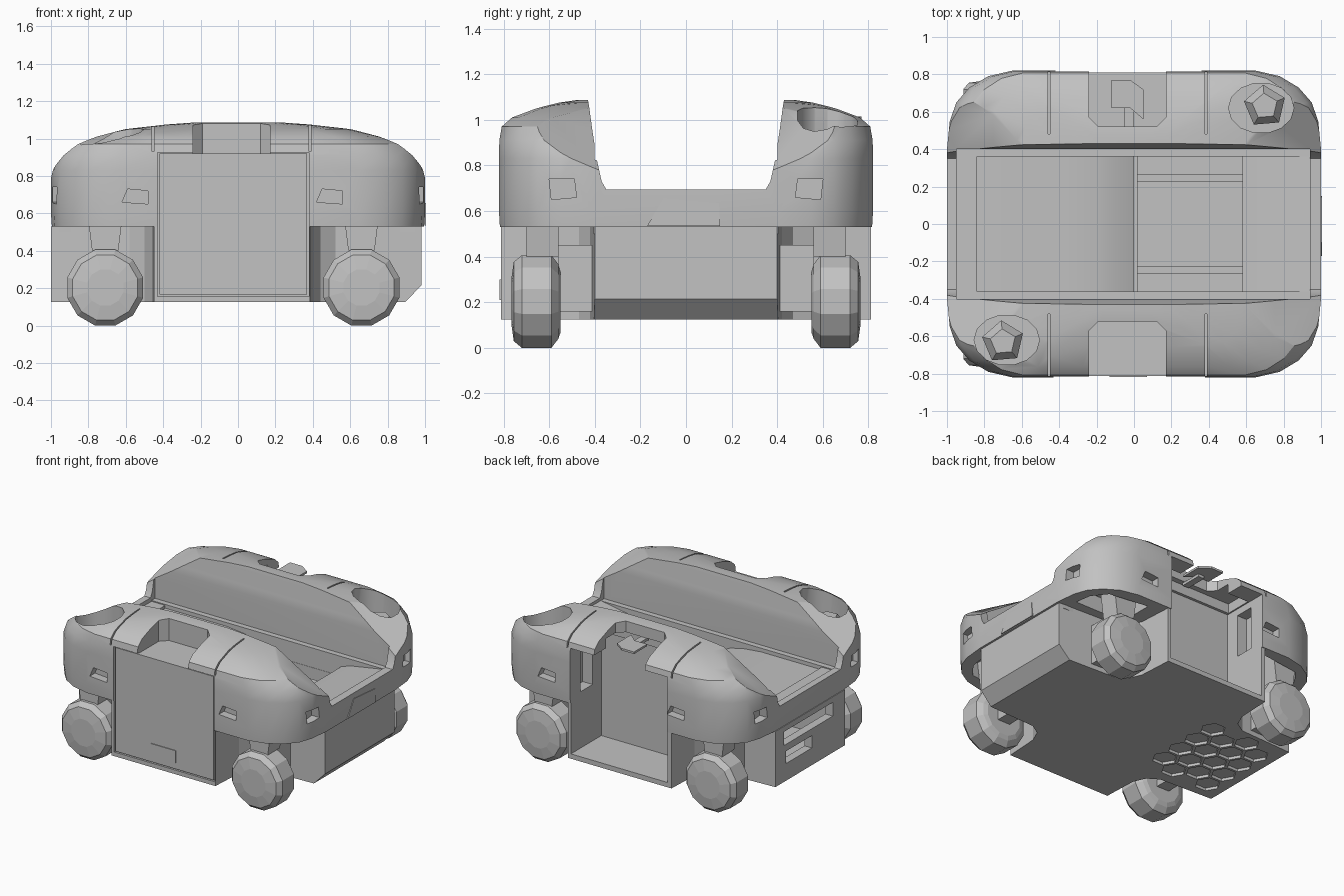
import bpy, bmesh, math

old = bpy.data.objects.get("Cube")
if old:
    bpy.data.objects.remove(old, do_unlink=True)

grey = bpy.data.materials.new("mid grey")
grey.use_nodes = True
grey.diffuse_color = (0.54, 0.54, 0.54, 1)
grey.node_tree.nodes["Principled BSDF"].inputs["Base Color"].default_value = (0.54, 0.54, 0.54, 1)


def loft(name, rings):
    """Closed solid skinned through rings of equal length."""
    bm = bmesh.new()
    vs = [[bm.verts.new(p) for p in r] for r in rings]
    n = len(rings[0])
    for a, b in zip(vs, vs[1:]):
        for i in range(n):
            j = (i + 1) % n
            bm.faces.new((a[i], a[j], b[j], b[i]))
    bm.faces.new(vs[0][::-1])
    bm.faces.new(vs[-1])
    bmesh.ops.recalc_face_normals(bm, faces=bm.faces)
    me = bpy.data.meshes.new(name)
    bm.to_mesh(me)
    bm.free()
    me.materials.append(grey)
    ob = bpy.data.objects.new(name, me)
    bpy.context.collection.objects.link(ob)
    return ob


def prism(name, pts, axis, lo, hi):
    """Extrude a 2D outline along an axis."""
    place = {"x": lambda p, t: (t, p[0], p[1]),
             "y": lambda p, t: (p[0], t, p[1]),
             "z": lambda p, t: (p[0], p[1], t)}[axis]
    return loft(name, [[place(p, t) for p in pts] for t in (lo, hi)])


def box(name, x, y, z):
    x, y, z = sorted(x), sorted(y), sorted(z)
    return prism(name, [(x[0], y[0]), (x[1], y[0]), (x[1], y[1]), (x[0], y[1])], "z", *z)


def circle(cx, cy, rx, ry, n, turn=0.0):
    """Points of a regular polygon stretched to an ellipse."""
    angles = [2 * math.pi * k / n + turn for k in range(n)]
    return [(cx + rx * math.cos(a), cy + ry * math.sin(a)) for a in angles]


def cut(ob, *cutters):
    """Subtract cutters from a solid and remove them."""
    bpy.context.view_layer.objects.active = ob
    for c in cutters:
        c.hide_render = True
        m = ob.modifiers.new("cut", "BOOLEAN")
        m.operation, m.solver, m.object = "DIFFERENCE", "EXACT", c
        bpy.ops.object.modifier_apply(modifier=m.name)
        bpy.data.objects.remove(c, do_unlink=True)


def smooth(ob, angle=30):
    bpy.ops.object.select_all(action="DESELECT")
    ob.select_set(True)
    bpy.context.view_layer.objects.active = ob
    bpy.ops.object.shade_smooth_by_angle(angle=math.radians(angle))


def four_way(quarter):
    """Mirror a quarter outline into a full loop."""
    half = quarter + [(-x, y) for x, y in reversed(quarter)]
    return half + [(x, -y) for x, y in reversed(half)]


# Upper shell: domed body with a trough for the cargo bed
outline = four_way([(1, .40), (.985, .55), (.95, .65), (.88, .73), (.78, .79), (.65, .82), (.35, .82)])
levels = [(.53, .995, .995), (.60, 1, 1), (.83, 1, 1), (.91, .972, .998), (.97, .91, .985),
          (1.01, .79, .93), (1.05, .61, .80), (1.075, .4, .68), (1.087, .25, .58)]
shell = loft("upper_shell", [[(x * sx, y * sy, z) for x, y in outline] for z, sx, sy in levels])
right = [(.35, .695), (.37, .73), (.39, .82), (.41, .95), (.425, 1.06), (.45, 1.2)]
trough = [(-y, z) for y, z in reversed(right)] + right
cut(shell, prism("trough", trough, "x", -1.2, 1.2),
    box("bed_hole", (-.95, .94), (-.402, .402), (.4, 1.3)))

# Pod ends sloping down toward the bed, with hollows above the wheels
arch = [(.50, .48), (.90, .48), (.88, .60), (.80, .70), (.50, .74)]
patch = [(.50, .38), (1.1, .38), (1.1, .9), (.50, .9)]
for sx in (-1, 1):
    for sy in (-1, 1):
        slope = [(sx * x, sy * y, 1.05 - .64 * (x - .6) + .36 * (y - .42)) for x, y in patch]
        cut(shell, loft("end_slope", [slope, [(x, y, 1.6) for x, y, z in slope]]),
            prism("arch", [(sx * x, sy * y) for x, y in arch], "z", .4, .64))

# Rear compartment with side slots and roof hollow, door recess
cut(shell, box("compartment", (-.42, .36), (.46, 1), (.4, .93)),
    box("roof_hollow", (-.41, .35), (.48, .68), (.9, 1.0)),
    box("side_slots", (-.50, .44), (.56, .70), (.57, .88)),
    box("door_recess", (-.43, .38), (-1, -.795), (.4, .925)))

# Handle notches and roof panel seams
for s in (-1, 1):
    notch = [(-.24, .9), (-.24, .57), (-.19, .52), (.12, .52), (.17, .57), (.17, .9)]
    cut(shell, prism("notch", [(x, s * y) for x, y in notch], "z", .92, 1.3))
    for x in (-.455, .385):
        cut(shell, box("seam", (x - .005, x + .005), (s * .48, s * 1), (.93, 1.3)))

# Small corner light windows, placed with half-turn symmetry
for s in (-1, 1):
    for a, b in ((-.62, -.48), (.42, .56)):
        win = [(a, .66), (b, .65), (b, .72), (a + .03, .73)]
        cut(shell, prism("window", [(-s * x, z) for x, z in win], "y", s * .76, s * 1))
    for t in (-1, 1):
        win = [(.48, .66), (.59, .65), (.60, .74), (.49, .74)]
        cut(shell, prism("window", [(s * y, z) for y, z in win], "x", t * .93, t * 1.1))

# Sensor wells in two opposite corners, each with a faceted post
for s in (-1, 1):
    cx, cy = s * .68, s * .62
    cut(shell, prism("well", circle(cx, cy, .175, .135, 14), "z", .70, 1.3))
    loft("sensor_post", [[(x, y, z) for x, y in circle(cx + s * .02, cy + s * .01, r, r, 5, .4)]
                         for r, z in ((.115, .69), (.115, .84), (.07, .90))])
smooth(shell)

# Lower chassis: long core flaring into the middle cabinets
core = [(.98, .40), (.52, .42), (.44, .47), (.40, .56), (.385, .81)]
plan_half = core + [(-.45, .81), (-.46, .56), (-.50, .47), (-.58, .42), (-1, .40)]
plan = plan_half + [(x, -y) for x, y in reversed(plan_half)]
chassis = prism("lower_chassis", plan, "z", .125, .53)
cut(chassis, prism("end_bevel", [(.87, .1), (1.1, .1), (1.1, .34)], "y", -1, 1),
    box("interior", (-.94, .60), (-.36, .36), (.17, .9)),
    box("compartment", (-.42, .36), (.46, 1), (.16, .9)),
    box("door_recess", (-.43, .38), (-1, -.795), (.155, .9)),
    box("upper_slot", (-1.1, -.9), (-.26, .3), (.39, .49)),
    box("lower_slot", (-1.1, -.9), (-.02, .28), (.25, .34)))

# Honeycomb dents under one end
for i in range(4):
    for j in range(4):
        x, y = -.86 + .145 * i, -.27 + .165 * j + .08 * (i % 2)
        cut(chassis, prism("dent", circle(x, y, .085, .085, 6), "z", .1, .145))

# Front door with a small latch outline
box("front_door", (-.42, .37), (-.812, -.79), (.165, .92))
box("door_latch", (-.13, .07), (-.818, -.811), (.21, .30))

# Bed: curved lid, sloping end rim, side ledges and inner rails
top = [(-.95, .665), (-.84, .665), (-.84, .645), (-.35, .645), (-.2, .63), (-.1, .605), (0, .555)]
lid = prism("bed_lid", top + [(0, .52), (-.95, .52)], "y", -.365, .365)
smooth(lid)
prism("bed_end_rim", [(.58, .52), (.58, .60), (.66, .625), (.95, .675), (.95, .52)], "y", -.365, .365)
for s in (-1, 1):
    box("bed_ledge", (-.955, .945), (s * .362, s * .405), (.5, .672))
    box("inner_rail", (0, .60), (s * .225, s * .265), (.44, .50))
box("bed_bulkhead", (-.01, .02), (-.362, .362), (.17, .54))

# Side plate on the plain end
prism("end_plate", [(-.17, .535), (.15, .535), (.145, .635), (-.10, .655)], "x", .996, 1.004)

# Handle fragment over the open cabinet
prism("rear_handle", [(-.12, .62), (-.02, .62), (.05, .56), (.05, .72), (-.02, .77), (-.12, .77)], "z", 1.0, 1.015)
box("rear_handle_stem", (-.05, .0), (.50, .66), (.98, 1.0))

# Wheels with hub faces and fork mounts
tyre = [(-.10, .14), (-.09, .17), (-.06, .21), (.07, .21), (.105, .18), (.116, .10)]
for x in (-.71, .66):
    for s in (-1, 1):
        loft("wheel", [[(px, s * (.65 + t), pz) for px, pz in circle(x, .203, r, r, 12, math.pi / 12)]
                       for t, r in tyre])
        prism("fork_mount", [(x - .07, .40), (x + .07, .40), (x + .10, .64), (x - .10, .64)],
              "y", s * .56, s * .70)
        box("axle_arm", (x - .05, x + .05), (s * .39, s * .56), (.16, .45))
